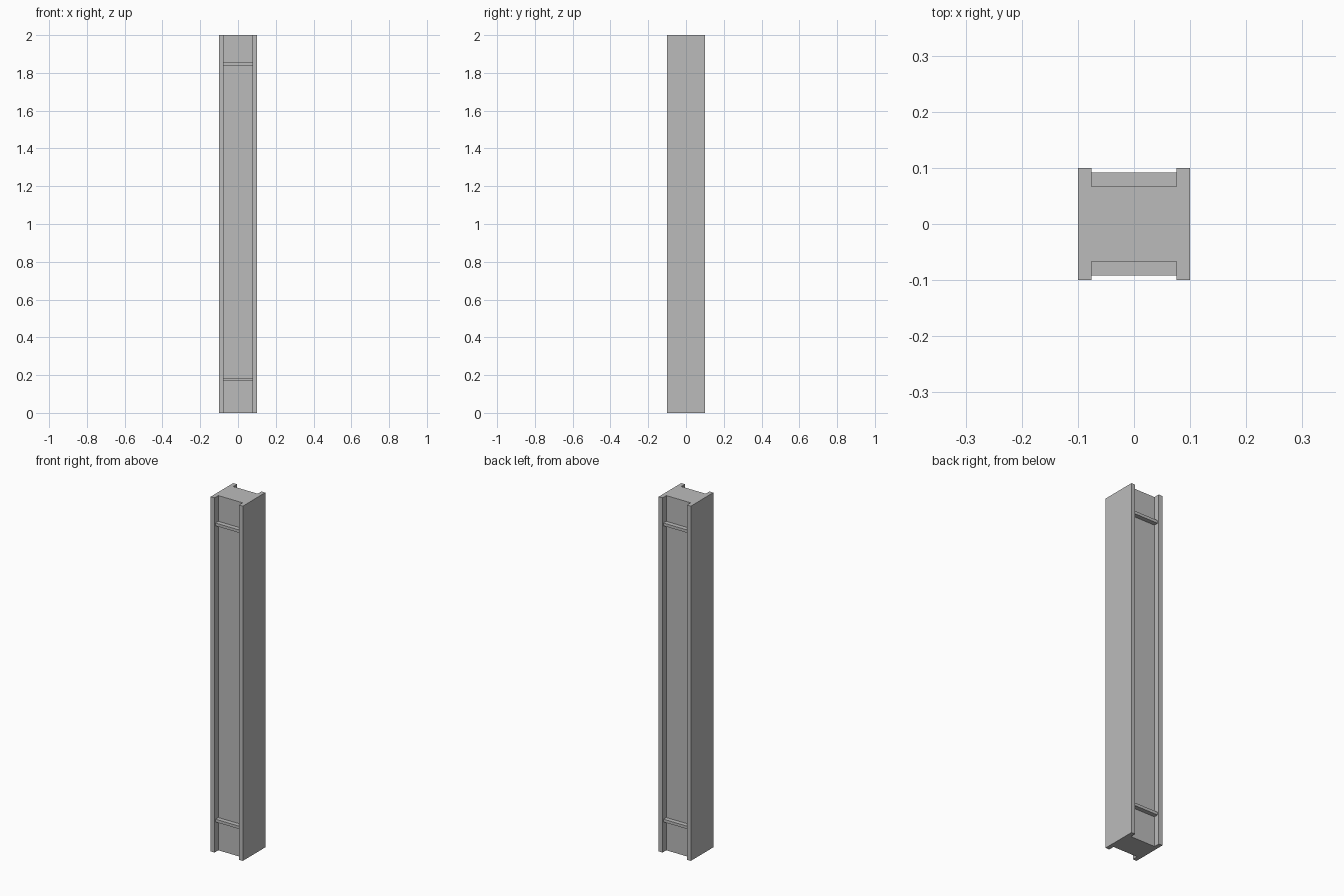
import bpy
import bmesh

if "Cube" in bpy.data.objects:
    bpy.data.objects.remove(bpy.data.objects["Cube"], do_unlink=True)

HEIGHT = 2.0
HALF = 0.1       # half width of the square outline
INNER = 0.076    # inner face of each side flange
FACE = 0.067     # recessed front and back face
RIB_OUT = 0.092  # outer face of the ribs
RIB_H = 0.016

grey = bpy.data.materials.new("plain_grey")
grey.use_nodes = True
grey.diffuse_color = (0.5, 0.5, 0.5, 1)
grey.node_tree.nodes["Principled BSDF"].inputs["Base Color"].default_value = (0.5, 0.5, 0.5, 1)


def extrude_profile(name, points, z, height):
    """Extrude a closed xy outline upward from z."""
    bm = bmesh.new()
    base = bm.faces.new([bm.verts.new((x, y, z)) for x, y in points])
    top = bmesh.ops.extrude_face_region(bm, geom=[base], use_keep_orig=True)["geom"]
    bmesh.ops.translate(bm, vec=(0, 0, height),
                        verts=[v for v in top if isinstance(v, bmesh.types.BMVert)])
    bmesh.ops.recalc_face_normals(bm, faces=bm.faces)
    mesh = bpy.data.meshes.new(name)
    bm.to_mesh(mesh)
    bm.free()
    mesh.materials.append(grey)
    obj = bpy.data.objects.new(name, mesh)
    bpy.context.collection.objects.link(obj)
    return obj


# Column with raised side flanges
quarter = [(HALF, HALF), (INNER, HALF), (INNER, FACE)]
outline = quarter + [(-x, y) for x, y in reversed(quarter)]
outline += [(-x, -y) for x, y in outline]
extrude_profile("column", outline, 0, HEIGHT)

# Cross ribs near the bottom and top, on front and back
for level, z in (("lower", 0.169), ("upper", 1.839)):
    for side, sign in (("front", -1), ("back", 1)):
        y0, y1 = sign * FACE, sign * RIB_OUT
        extrude_profile(f"{level}_{side}_rib",
                        [(-INNER, y0), (INNER, y0), (INNER, y1), (-INNER, y1)], z, RIB_H)
